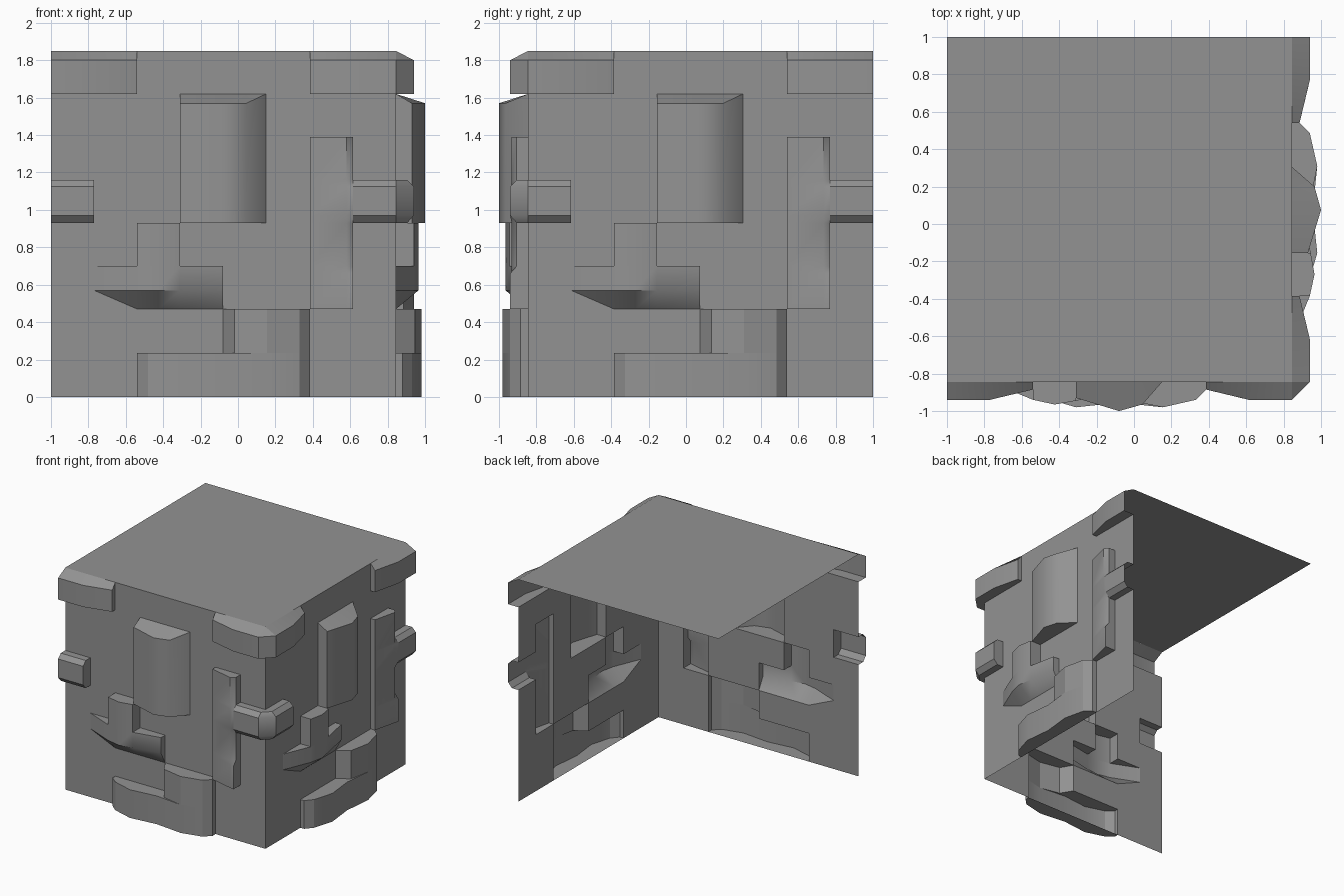
import bpy, bmesh
from math import radians

if "Cube" in bpy.data.objects:
    bpy.data.objects.remove(bpy.data.objects["Cube"])

W = 0.845    # distance of the front and right walls from the centre
H = 1.85     # height of the block

grey = bpy.data.materials.new("dark_grey")
grey.diffuse_color = (0.29, 0.29, 0.29, 1)
grey.use_nodes = True
grey.node_tree.nodes["Principled BSDF"].inputs["Base Color"].default_value = grey.diffuse_color


def front(x, y, z):
    return (x, y, z)


def right(x, y, z):
    # the right side repeats the front pattern, turned a quarter turn
    return (-y, x + 1 - W, z)


def make(name, faces, place=front, angle=40):
    """Turn point loops into a welded object, smooth below the given angle."""
    bm = bmesh.new()
    for f in faces:
        bm.faces.new([bm.verts.new(place(*p)) for p in f])
    bmesh.ops.remove_doubles(bm, verts=bm.verts[:], dist=0.0005)
    bmesh.ops.dissolve_degenerate(bm, dist=0.0005, edges=bm.edges[:])
    me = bpy.data.meshes.new(name)
    bm.to_mesh(me)
    bm.free()
    me.materials.append(grey)
    me.shade_smooth()
    me.set_sharp_from_angle(angle=radians(angle))
    ob = bpy.data.objects.new(name, me)
    bpy.context.collection.objects.link(ob)


def shell(P, B, ends):
    """Loft rows of points P upward and close the shell back to wall points B.
    ends: letters of the closed ends (b bottom, t top, l left, r right)."""
    n, m = len(P), len(P[0])
    out = []
    for i in range(n - 1):
        for j in range(m - 1):
            out.append([P[i][j], P[i][j + 1], P[i + 1][j + 1], P[i + 1][j]])
        if 'l' in ends:
            out.append([B[i][0], P[i][0], P[i + 1][0], B[i + 1][0]])
        if 'r' in ends:
            out.append([P[i][-1], B[i][-1], B[i + 1][-1], P[i + 1][-1]])
    for j in range(m - 1):
        if 'b' in ends:
            out.append([B[0][j], B[0][j + 1], P[0][j + 1], P[0][j]])
        if 't' in ends:
            out.append([P[-1][j], P[-1][j + 1], B[-1][j + 1], B[-1][j]])
    return out


def relief(rows, ends="btlr"):
    """Raised wall part; rows are (z, [(x, depth[, own z]), ...])."""
    P = [[(p[0], -p[1], p[2] if len(p) > 2 else z) for p in plan] for z, plan in rows]
    B = [[(x, -W, z) for x, _, z in row] for row in P]
    return shell(P, B, ends)


def flat(plan):
    return [(p[0], W) for p in plan]


def wall(holes):
    """Flat wall with rectangular openings behind the raised parts."""
    xs = sorted({-1, W} | {v for h in holes for v in h[:2]})
    zs = sorted({0, H} | {v for h in holes for v in h[2:]})
    out = []
    for x0, x1 in zip(xs, xs[1:]):
        for z0, z1 in zip(zs, zs[1:]):
            cx, cz = (x0 + x1) / 2, (z0 + z1) / 2
            if not any(a < cx < b and c < cz < d for a, b, c, d in holes):
                out.append([(x0, -W, z0), (x1, -W, z0), (x1, -W, z1), (x0, -W, z1)])
    return out


# plans (x, depth) of the raised parts
cap_l = [(-1, .94), (-.77, .94), (-.54, .885)]
cap_r = [(.385, .885), (.615, .94), (W, .94)]
panel = [(-.31, .93), (-.08, 1.0), (.045, .965), (.15, W)]
bar_a = [(.385, .885), (.58, .932), (.615, .94)]
bar_b = [(.385, .885), (.58, .932), (.615, .905)]
wedge = [(-.77, W), (-.54, .94), (-.425, .965), (-.31, .945), (-.08, .90)]
wedge_foot = [(-.54, W)] + flat(wedge[1:])
base = [(-.54, .88), (-.48, .93), (-.31, .98), (-.08, .955),
        (.155, .98), (.33, .94), (.385, .885)]
step = [(-.08, W), (-.02, .945), (.155, .98), (.33, .94), (.385, .885)]
band_profile = [(.93, .905), (.97, .94), (1.125, .94), (1.16, .905)]
cap_profile = [(1.62, .94), (1.80, .94), (H, W)]


def cap_rows(plan):
    return [(1.62, plan), (1.80, plan), (H, flat(plan))]


def band_rows(x0, x1):
    return [(z, [(x0, d), (x1, d)]) for z, d in band_profile]


# upright bar: open on its right where the band joins it
bar_rows = [(.47, bar_a), (.66, bar_a), (.70, bar_b), (.93, bar_b),
            (.97, bar_a), (1.125, bar_a), (1.16, bar_b), (1.39, bar_b)]
bar_side = [(z, plan[-1:]) for z, plan in bar_rows]
bar = relief(bar_rows, "btl") + relief(bar_side[:4], "r") + relief(bar_side[6:], "r")

# wedge ledge: top open under the post
ledge = (relief([(.47, wedge_foot), (.57, wedge), (.70, wedge)], "r")
         + relief([(.70, wedge[:2])], "t") + relief([(.70, wedge[3:])], "t"))

# base block: top open under the step, with a narrow ledge in front of it
base_faces = relief([(0, base), (.235, base)], "blr") + relief([(.235, base[:4])], "t")
base_faces.append([(x, -d, .235) for x, d in base[3:5] + step[1::-1]])

parts = {
    "top_cap_left": relief(cap_rows(cap_l), "br"),
    "top_cap_right": relief(cap_rows(cap_r), "bl"),
    "centre_panel": relief([(.93, panel), (1.57, panel[:3] + [(.15, W, 1.62)]),
                            (1.62, flat(panel))], "bl"),
    "band_left": relief(band_rows(-1, -.77), "btr"),
    "band_right": relief(band_rows(.615, W), "bt"),
    "upright_bar": bar,
    "wedge_ledge": ledge,
    "wedge_post": relief([(.70, wedge[1:4]), (.93, wedge[1:4])], "tlr"),
    "base_block": base_faces,
    "base_step": relief([(.235, step), (.47, step)], "tr"),
}

holes = [(-1, -.54, 1.62, H), (.385, W, 1.62, H), (-.31, .15, .93, 1.62),
         (-1, -.77, .93, 1.16), (.615, W, .93, 1.16), (.385, .615, .47, 1.39),
         (-.77, -.08, .47, .70), (-.54, -.31, .70, .93),
         (-.54, .385, 0, .235), (-.08, .385, .235, .47)]
wall_faces = wall(holes)
# sloping corner of the wall beside the wedge ledge
wall_faces.append([(-.77, -W, .47), (-.54, -W, .47), (-.77, -W, .57)])

# the same side twice: front and right
for side, place in (("front", front), ("right", right)):
    make(side + "_wall", wall_faces, place)
    for name, faces in parts.items():
        make(side + "_" + name, faces, place, 23 if "base" in name else 40)

# chamfered corner pieces joining the front and right sides
for name, profile, ends in (("corner_cap", cap_profile, "b"),
                            ("corner_band", band_profile, "bt")):
    rows = [[(W, -d, z), (d, -W, z)] for z, d in profile]
    backs = [[(W, -W, z)] * 2 for z, d in profile]
    make(name, shell(rows, backs, ends))

# top panel
make("top_panel", [[(-1, -W, H), (W, -W, H), (W, 1, H), (-1, 1, H)]])
